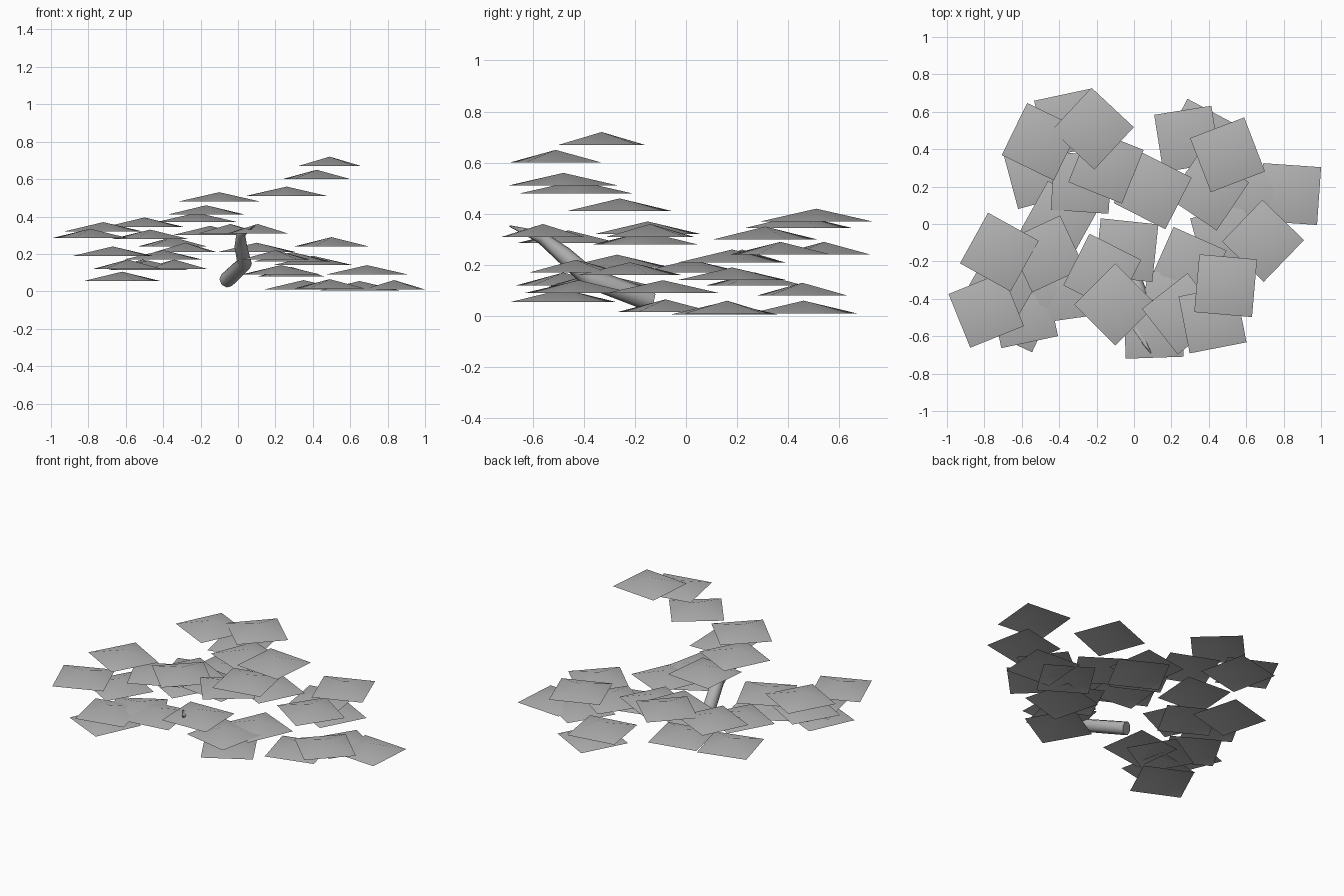
import bpy, bmesh, math
from mathutils import Vector

if "Cube" in bpy.data.objects:
    bpy.data.objects.remove(bpy.data.objects["Cube"])

# Leaf pads: x, y, apex height, turn in degrees
pads = [
    (.49, -.33, .72, -5), (.42, -.51, .65, 11), (.26, -.48, .56, 38),
    (-.10, -.43, .53, 45), (-.17, -.26, .46, -27), (-.22, .51, .42, -43),
    (-.50, .44, .395, -26), (-.72, -.15, .37, -29), (-.79, -.46, .335, 22),
    (.105, -.56, .36, 2), (-.04, -.14, .36, -6), (-.15, .31, .35, -22),
    (.10, .18, .26, -27), (.285, .455, .13, 9), (.50, .37, .29, 21),
    (.35, .46, .06, -28), (.65, .15, .055, -32), (.69, -.09, .14, 46),
    (.835, .16, .06, -4), (.40, .18, .19, -34), (.29, -.22, .21, -24),
    (.49, -.08, .065, 15), (.23, -.42, .14, 30), (.20, -.43, .22, -12),
    (-.51, .27, .17, 15), (-.35, .54, .29, 12), (-.28, .22, .26, -4),
    (-.40, .02, .22, -29), (-.47, -.16, .33, 25), (-.67, -.27, .24, -30),
    (-.62, -.48, .105, -25), (-.59, -.48, .17, 12), (-.34, -.35, .17, 8),
    (-.48, -.33, .165, 30),
]
RADIUS, RISE = .219, .05

# Mid grey for everything
grey = bpy.data.materials.new("mid_grey")
grey.diffuse_color = (.45, .45, .45, 1)
grey.use_nodes = True
grey.node_tree.nodes["Principled BSDF"].inputs["Base Color"].default_value = grey.diffuse_color


def add_object(name, bm):
    me = bpy.data.meshes.new(name)
    bm.to_mesh(me)
    bm.free()
    me.materials.append(grey)
    ob = bpy.data.objects.new(name, me)
    bpy.context.collection.objects.link(ob)
    return ob


def leaf_pad(i, x, y, z, turn):
    """Shallow four-sided open tent of foliage."""
    bm = bmesh.new()
    top = bm.verts.new((0, 0, RISE))
    rim = []
    for k in range(4):
        a = math.radians(45 + 90 * k)
        rim.append(bm.verts.new((RADIUS * math.cos(a), RADIUS * math.sin(a), 0)))
    for k in range(4):
        bm.faces.new((top, rim[k], rim[(k + 1) % 4])).smooth = True
    ob = add_object(f"leaf_pad_{i + 1}", bm)
    ob.location = (x, y, max(z - RISE, 0))
    ob.rotation_euler.z = math.radians(turn)


for i, p in enumerate(pads):
    leaf_pad(i, *p)

# Leaning, bent trunk: eight-sided rings along a path, tapering to the tip
path = [(-.06, -.14, .06, .042), (.035, -.38, .15, .040), (.015, -.48, .24, .034),
        (.015, -.57, .31, .024), (.09, -.69, .352, .003)]
pts = [Vector(p[:3]) for p in path]
bm = bmesh.new()
rings = []
for i, c in enumerate(pts):
    d = (pts[min(i + 1, len(pts) - 1)] - pts[max(i - 1, 0)]).normalized()
    u = d.cross(Vector((1, 0, 0))).normalized()
    v = d.cross(u)
    r = path[i][3]
    rings.append([bm.verts.new(c + r * (math.cos(a) * u + math.sin(a) * v))
                  for a in (math.tau * k / 8 for k in range(8))])
for a, b in zip(rings, rings[1:]):
    for k in range(8):
        bm.faces.new((a[k], a[(k + 1) % 8], b[(k + 1) % 8], b[k])).smooth = True
bm.faces.new(rings[0][::-1])
bm.faces.new(rings[-1])
bmesh.ops.recalc_face_normals(bm, faces=bm.faces)
add_object("trunk", bm)
